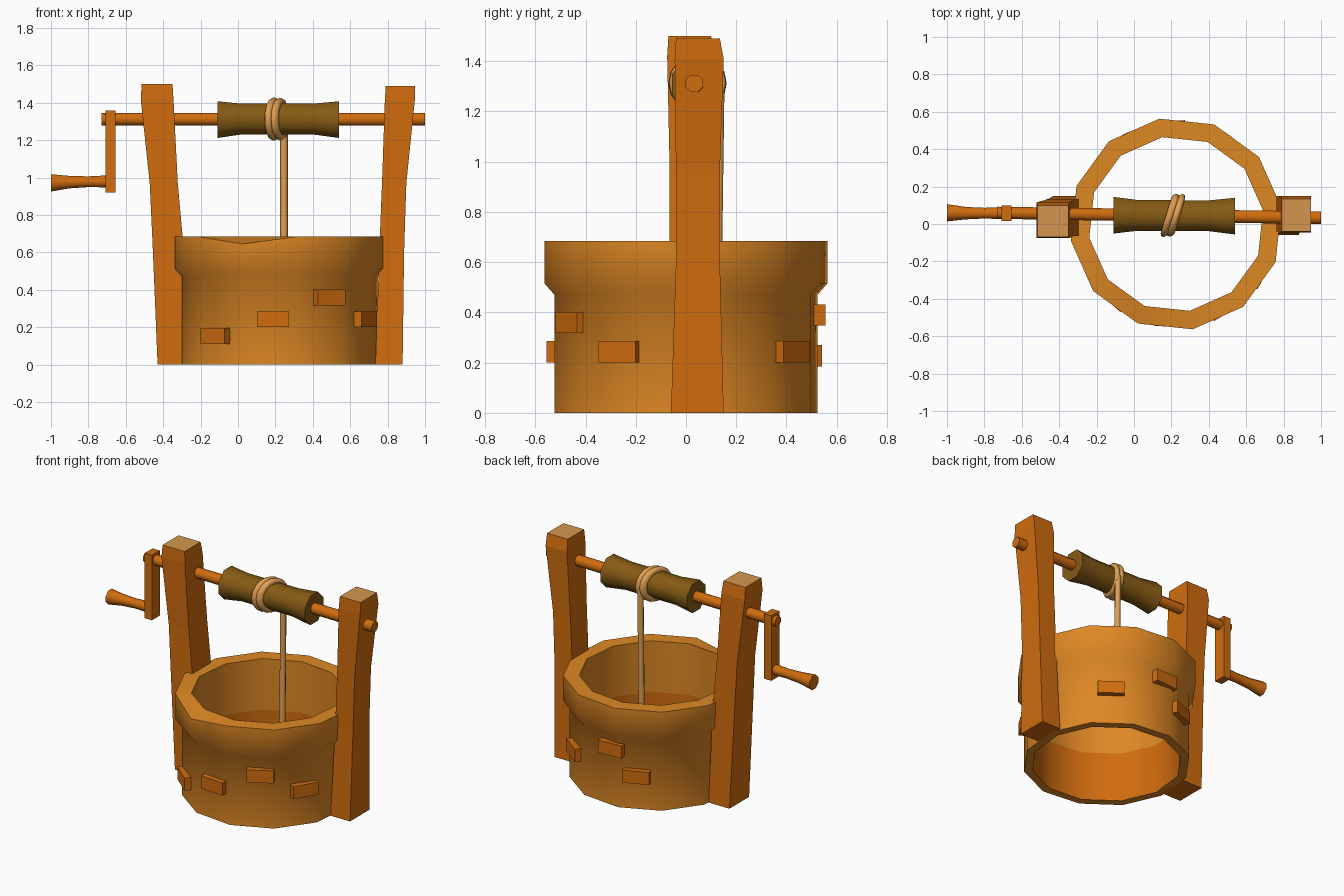
import bpy, bmesh, math
from mathutils import Vector, Matrix

if "Cube" in bpy.data.objects:
    bpy.data.objects.remove(bpy.data.objects["Cube"])


def mat(name, srgb):
    m = bpy.data.materials.new(name)
    lin = [((c / 255 + 0.055) / 1.055) ** 2.4 for c in srgb]
    m.diffuse_color = (*lin, 1)
    m.use_nodes = True
    m.node_tree.nodes["Principled BSDF"].inputs["Base Color"].default_value = m.diffuse_color
    return m


STONE = mat("ochre stone", (222, 136, 36))
WOOD = mat("orange wood", (208, 108, 14))
DRUM = mat("dark brown wood", (134, 91, 20))
ROPE = mat("tan rope", (226, 160, 84))
GRAIN = mat("pale end grain", (212, 150, 78))

CX = 0.225  # centre of the well


def finish(name, bm, mats, smooth=None):
    bmesh.ops.recalc_face_normals(bm, faces=bm.faces)
    me = bpy.data.meshes.new(name)
    bm.to_mesh(me)
    bm.free()
    ob = bpy.data.objects.new(name, me)
    bpy.context.collection.objects.link(ob)
    for m in mats:
        me.materials.append(m)
    if smooth:
        bpy.ops.object.select_all(action='DESELECT')
        ob.select_set(True)
        bpy.context.view_layer.objects.active = ob
        bpy.ops.object.shade_smooth_by_angle(angle=math.radians(smooth))
    return ob


def loft(bm, rings, closed=False):
    """Skin a list of point rings; cap the ends unless closed."""
    vs = [[bm.verts.new(p) for p in r] for r in rings]
    n = len(vs[0])
    pairs = list(zip(vs, vs[1:])) + ([(vs[-1], vs[0])] if closed else [])
    for a, b in pairs:
        for i in range(n):
            j = (i + 1) % n
            bm.faces.new((a[i], a[j], b[j], b[i]))
    if not closed:
        bm.faces.new(vs[0])
        bm.faces.new(vs[-1])
    return vs


def ring_x(x, y, z, r, n=8):
    """Circle of n points round the x direction."""
    return [(x, y + r * math.cos((i + .5) * math.tau / n),
             z + r * math.sin((i + .5) * math.tau / n)) for i in range(n)]


def turned(name, stations, m, n=8):
    bm = bmesh.new()
    loft(bm, [ring_x(*s, n) for s in stations])
    return finish(name, bm, [m], 50)


# Well wall: 12-sided profile with a flared rim, lower inside in wood colour
profile = [(.53, 0), (.53, .47), (.57, .515), (.57, .685),
           (.47, .685), (.47, .34), (.475, 0)]
bm = bmesh.new()
angles = [math.radians(9 + 30 * i) for i in range(12)]
rings = loft(bm, [[(CX + r * math.cos(a), r * math.sin(a), z) for a in angles]
                  for r, z in profile], closed=True)
rings[3][8].co.z = .645  # worn dip in the front of the rim
for f in bm.faces:
    c = f.calc_center_median()
    if math.hypot(c.x - CX, c.y) < .48 and c.z < .3:
        f.material_index = 1
finish("well_wall", bm, [STONE, WOOD], 44)

# Raised bricks: angle in degrees, height
for i, (deg, z) in enumerate([(-131, .153), (-94, .243), (-60, .36), (-30, .243),
                              (53, .243), (94, .39), (112, .228)]):
    bm = bmesh.new()
    M = (Matrix.Translation((CX, 0, z)) @ Matrix.Rotation(math.radians(deg), 4, 'Z')
         @ Matrix.Translation((.523, 0, 0)) @ Matrix.Diagonal((.055, .17, .085, 1)))
    bmesh.ops.create_cube(bm, size=1, matrix=M)
    finish(f"brick_{i + 1}", bm, [WOOD])

# Posts: sections of z, x min, x max, y min, y max
posts = {
    "left_post": [(0, -.43, -.275, -.06, .15), (.65, -.457, -.293, -.065, .135),
                  (.97, -.472, -.322, -.065, .13), (1.42, -.52, -.345, -.075, .115),
                  (1.5, -.515, -.35, -.07, .10)],
    "right_post": [(0, .735, .88, -.06, .15), (.6, .755, .888, -.04, .135),
                   (.97, .77, .90, -.04, .135), (1.41, .785, .945, -.045, .15),
                   (1.49, .79, .945, -.04, .135)],
}
for name, secs in posts.items():
    bm = bmesh.new()
    loft(bm, [[(a, c, z), (b, c, z), (b, d, z), (a, d, z)] for z, a, b, c, d in secs])
    for f in bm.faces:
        f.normal_update()
        if abs(f.normal.z) > .7 and f.calc_center_median().z > 1:
            f.material_index = 1
    finish(name, bm, [WOOD, GRAIN])

# Axle and winding drum
turned("axle", [(-.73, .06, 1.312, .035), (1.0, .033, 1.312, .037)], WOOD)
turned("drum", [(-.11, .047, 1.31, .106), (.02, .046, 1.313, .089),
                (.40, .044, 1.313, .089), (.54, .042, 1.31, .106)], DRUM)

# Crank arm and flared grip
bm = bmesh.new()
bmesh.ops.create_cube(bm, size=1, matrix=Matrix.Translation((-.682, .058, 1.14))
                      @ Matrix.Diagonal((.054, .084, .44, 1)))
finish("crank_arm", bm, [WOOD])
turned("crank_grip", [(-1.0, .06, .972, .05), (-.9, .058, .976, .036),
                      (-.8, .058, .978, .031), (-.69, .058, .98, .035)], WOOD)

# Two tilted rope coils round the drum
for k, x in enumerate((.192, .225)):
    bm = bmesh.new()
    coil = []
    for i in range(16):
        a = i * math.tau / 16
        R = .095 - .002 * k
        ring = []
        for j in range(8):
            b = j * math.tau / 8
            rr = R + .021 * math.cos(b)
            y = rr * math.cos(a)
            ring.append((x + .30 * y + .021 * math.sin(b), .046 + y,
                         1.313 + rr * math.sin(a)))
        coil.append(ring)
    loft(bm, coil, closed=True)
    finish(f"rope_coil_{k + 1}", bm, [ROPE], 60)

# Hanging rope
bm = bmesh.new()
loft(bm, [[(.246 + .021 * math.cos(i * math.tau / 6), y + .021 * math.sin(i * math.tau / 6), z)
           for i in range(6)] for z, y in ((.22, .12), (1.3, .135))])
finish("hanging_rope", bm, [ROPE], 65)
